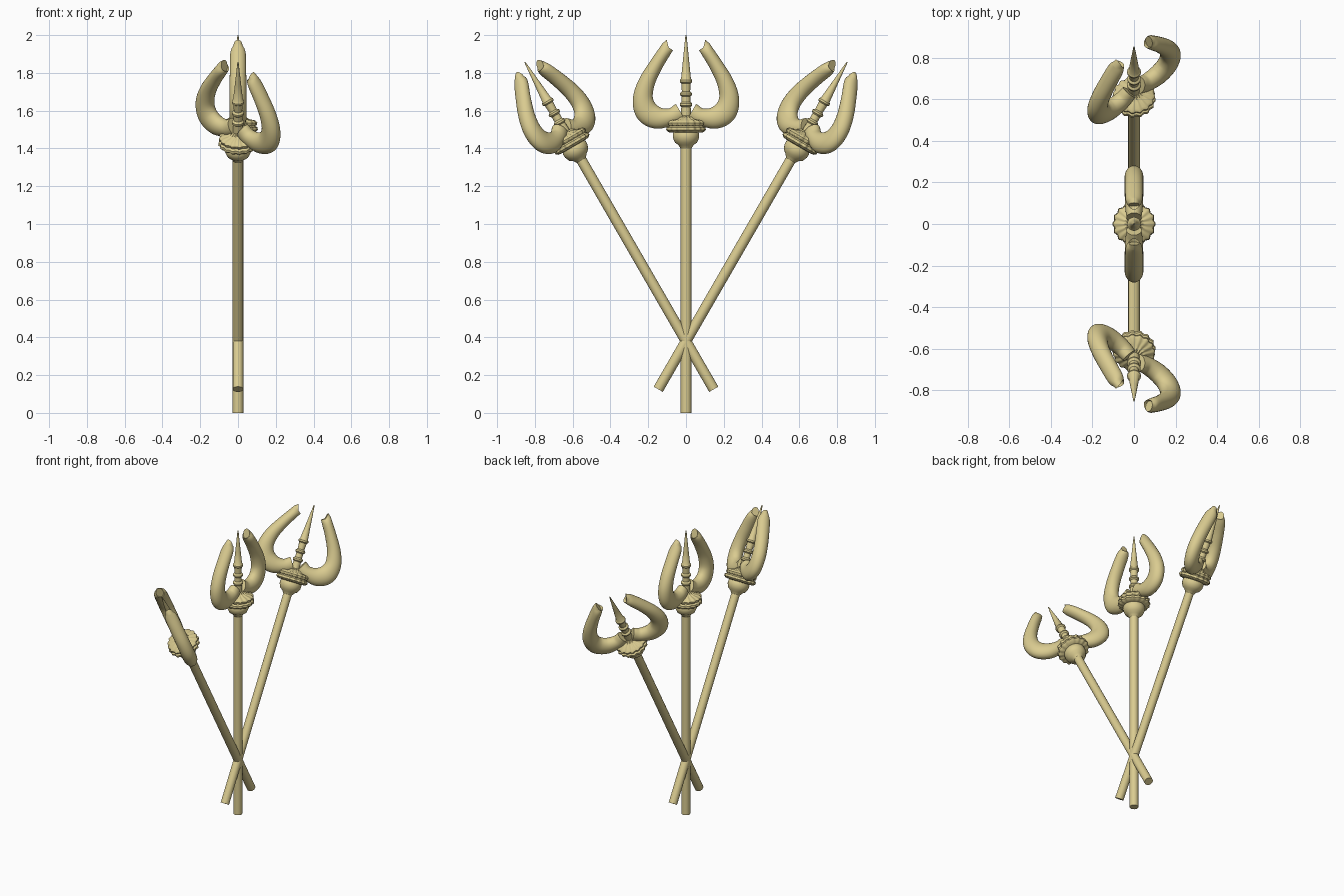
import bpy, bmesh, math
from mathutils import Matrix, Vector

if "Cube" in bpy.data.objects:
    bpy.data.objects.remove(bpy.data.objects["Cube"])

brass = bpy.data.materials.new("brass")
brass.diffuse_color = (0.70, 0.60, 0.28, 1)
brass.use_nodes = True
brass.node_tree.nodes["Principled BSDF"].inputs["Base Color"].default_value = brass.diffuse_color


def finish(name, bm, mat, angle=40):
    bmesh.ops.recalc_face_normals(bm, faces=bm.faces)
    me = bpy.data.meshes.new(name)
    bm.to_mesh(me)
    bm.free()
    me.materials.append(brass)
    ob = bpy.data.objects.new(name, me)
    bpy.context.collection.objects.link(ob)
    ob.matrix_world = mat
    bpy.ops.object.select_all(action='DESELECT')
    ob.select_set(True)
    bpy.context.view_layer.objects.active = ob
    bpy.ops.object.shade_smooth_by_angle(angle=math.radians(angle))


def skin(rings):
    """Join rings of points into a closed, capped surface."""
    bm = bmesh.new()
    vs = [[bm.verts.new(p) for p in r] for r in rings]
    n = len(vs[0])
    for a, b in zip(vs, vs[1:]):
        for i in range(n):
            j = (i + 1) % n
            bm.faces.new((a[i], a[j], b[j], b[i]))
    bm.faces.new(vs[0])
    bm.faces.new(vs[-1])
    return bm


def lathe(profile, n=32, lobes=0, depth=0.0):
    rings = []
    for r, z in profile:
        ring = []
        for i in range(n):
            t = math.tau * i / n
            q = r + (depth * math.cos(lobes * t) if lobes else 0)
            ring.append((q * math.cos(t), q * math.sin(t), z))
        rings.append(ring)
    return skin(rings)


def spline(pts, steps=6):
    """Catmull-Rom interpolation of points of any dimension."""
    p = [Vector(q) for q in pts]
    p = [p[0] * 2 - p[1]] + p + [p[-1] * 2 - p[-2]]
    out = []
    for a, b, c, d in zip(p, p[1:], p[2:], p[3:]):
        for k in range(steps):
            t = k / steps
            out.append(0.5 * (2 * b + (c - a) * t + (2 * a - 5 * b + 4 * c - d) * t * t
                              + (3 * b - a - 3 * c + d) * t ** 3))
    return out + [p[-2]]


# side prong: y, z, half thickness in plane, half width across
HORN = [(0.03, 1.595, 0.047, 0.036), (0.08, 1.568, 0.045, 0.042), (0.15, 1.562, 0.058, 0.045),
        (0.207, 1.595, 0.062, 0.045), (0.228, 1.665, 0.053, 0.045), (0.208, 1.75, 0.044, 0.044),
        (0.160, 1.84, 0.037, 0.043), (0.115, 1.91, 0.034, 0.040), (0.094, 1.943, 0.033, 0.024)]


def horn(side, n=24):
    s = spline([Vector(q) for q in HORN])
    rings = []
    for k, q in enumerate(s):
        a, b = s[max(k - 1, 0)], s[min(k + 1, len(s) - 1)]
        d = Vector((b[0] - a[0], b[1] - a[1])).normalized()
        if k == len(s) - 1:          # slanted cut at the tip
            d = Vector((-0.97, 0.24))
        ring = []
        for i in range(n):
            t = math.tau * i / n
            u, w = q[2] * math.cos(t), q[3] * math.sin(t)
            ring.append((w, side * (q[0] - d.y * u), q[1] + d.x * u))
        rings.append(ring)
    return skin(rings)


CUP = [(0.028, 1.40), (0.040, 1.418), (0.058, 1.43), (0.069, 1.455), (0.070, 1.478), (0.06, 1.495)]
FLANGE = [(0.055, 1.483), (0.088, 1.486), (0.101, 1.497), (0.100, 1.511), (0.088, 1.519),
          (0.096, 1.525), (0.098, 1.536), (0.088, 1.548), (0.055, 1.555), (0.026, 1.575)]
SPIKE = [(0.027, 1.54), (0.025, 1.62), (0.033, 1.627), (0.033, 1.637), (0.023, 1.647),
         (0.023, 1.675), (0.032, 1.683), (0.032, 1.693), (0.022, 1.702), (0.025, 1.745),
         (0.033, 1.752), (0.033, 1.762), (0.026, 1.770), (0.017, 1.86), (0.003, 2.0)]


def trident(label, mat):
    finish(label + "_shaft", lathe([(0.028, 0), (0.028, 1.45)], 24), mat)
    finish(label + "_cup", lathe(CUP), mat)
    finish(label + "_scalloped_collar", lathe(FLANGE, 96, 16, 0.004), mat)
    finish(label + "_centre_spike", lathe(SPIKE, 24), mat)
    for side, nm in ((1, "_prong_a"), (-1, "_prong_b")):
        finish(label + nm, horn(side), mat)


# upright trident, then the two crossed ones leaning along y and twisted
trident("upright", Matrix.Identity(4))
for s, label in ((1, "back_lean"), (-1, "front_lean")):
    m = (Matrix.Translation((0, -s * 0.147, 0.125))
         @ Matrix.Rotation(math.radians(-30 * s), 4, 'X')
         @ Matrix.Rotation(math.radians(-50 * s), 4, 'Z'))
    trident(label, m)
